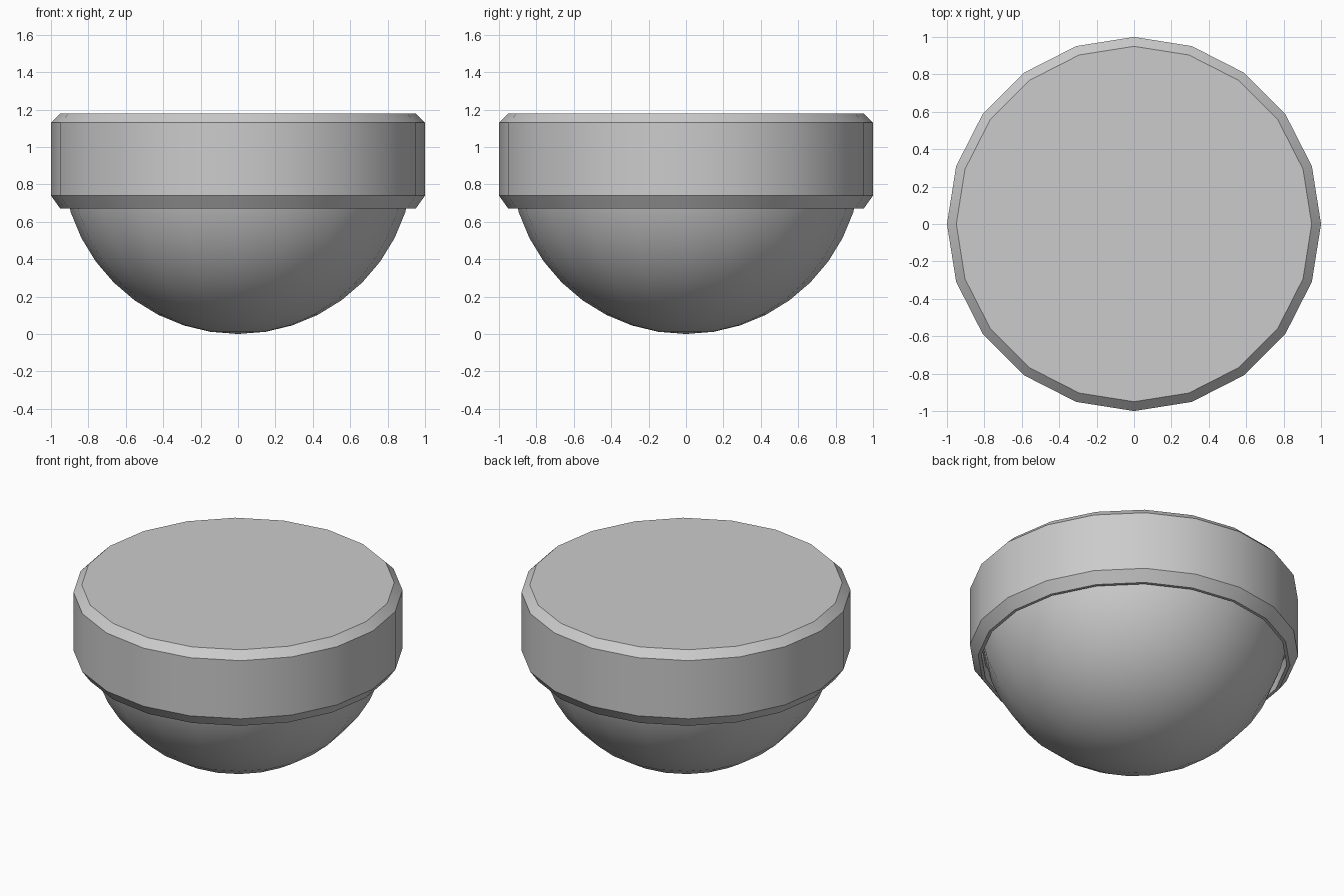
import bpy, bmesh
from math import sin, cos, pi, radians

if "Cube" in bpy.data.objects:
    bpy.data.objects.remove(bpy.data.objects["Cube"])

SIDES = 20


def lathe(name, profile, smooth_angle):
    """Spin an (r, z) profile about z; points with r = 0 become poles."""
    bm = bmesh.new()
    rings = []
    for r, z in profile:
        n = SIDES if r > 1e-6 else 1
        rings.append([bm.verts.new((r * cos(2 * pi * i / SIDES),
                                    r * sin(2 * pi * i / SIDES), z))
                      for i in range(n)])
    for a, b in zip(rings, rings[1:]):
        for i in range(SIDES):
            j = (i + 1) % SIDES
            quad = [a[i % len(a)], a[j % len(a)], b[j % len(b)], b[i % len(b)]]
            bm.faces.new(list(dict.fromkeys(quad)))
    # Flat cap on the last ring when it is open
    if len(rings[-1]) > 1:
        bm.faces.new(rings[-1])
    bmesh.ops.recalc_face_normals(bm, faces=bm.faces[:])
    mesh = bpy.data.meshes.new(name)
    bm.to_mesh(mesh)
    bm.free()
    ob = bpy.data.objects.new(name, mesh)
    bpy.context.collection.objects.link(ob)
    bpy.ops.object.select_all(action='DESELECT')
    ob.select_set(True)
    bpy.context.view_layer.objects.active = ob
    bpy.ops.object.shade_smooth_by_angle(angle=radians(smooth_angle))
    return ob


# Collar: chamfered drum, with a narrow recess under the lip around the dome
lathe("collar", [(0, 0.76), (0.93, 0.76), (0.93, 0.67), (0.95, 0.67),
                 (1.0, 0.74), (1.0, 1.13), (0.95, 1.18), (0, 1.18)], 30)

# Dome: hemisphere hanging below the collar, closed inside it
R = 0.94
lathe("dome", [(R * sin(pi * k / 20), R * (1 - cos(pi * k / 20)))
               for k in range(11)], 40)
